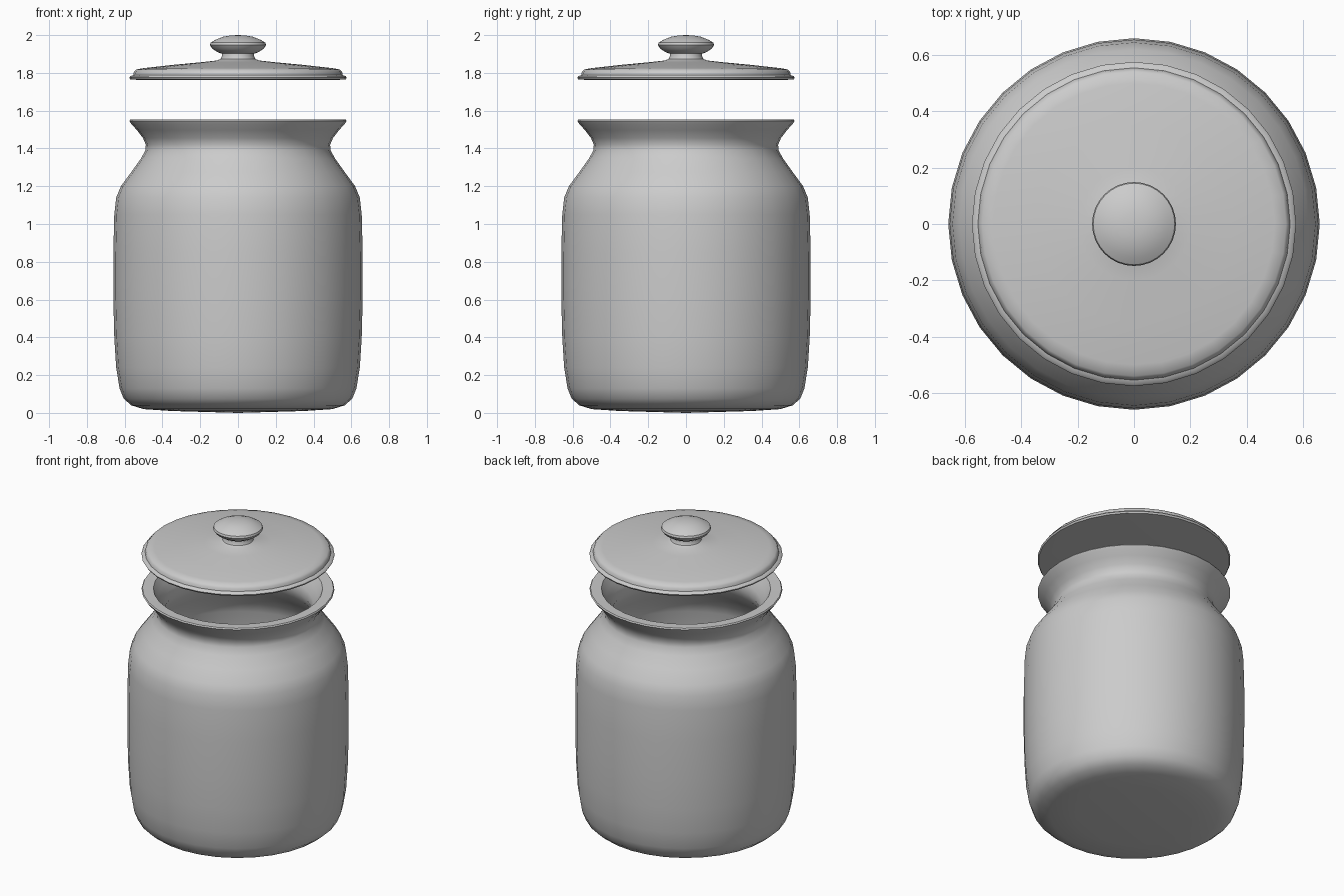
import bpy, bmesh, math

SIDES = 32


def lathe(name, profile, angle=40):
    """Revolve an (r, z) profile around z; r = 0 points become poles."""
    bm = bmesh.new()
    rings = []
    for r, z in profile:
        if r == 0:
            rings.append([bm.verts.new((0, 0, z))] * SIDES)
        else:
            rings.append([bm.verts.new((r * math.cos(2 * math.pi * i / SIDES),
                                        r * math.sin(2 * math.pi * i / SIDES), z))
                          for i in range(SIDES)])
    for a, b in zip(rings, rings[1:]):
        for i in range(SIDES):
            j = (i + 1) % SIDES
            bm.faces.new(dict.fromkeys((a[i], a[j], b[j], b[i])))
    bmesh.ops.recalc_face_normals(bm, faces=bm.faces)
    mesh = bpy.data.meshes.new(name)
    bm.to_mesh(mesh)
    bm.free()
    obj = bpy.data.objects.new(name, mesh)
    bpy.context.collection.objects.link(obj)
    bpy.ops.object.select_all(action='DESELECT')
    obj.select_set(True)
    bpy.context.view_layer.objects.active = obj
    bpy.ops.object.shade_smooth_by_angle(angle=math.radians(angle))
    return obj


# Hollow jar body: outside from base to rim, then down the inside
lathe("jar_body", [
    (0, 0), (0.35, 0.01), (0.5, 0.02), (0.565, 0.04), (0.605, 0.075), (0.627, 0.13),
    (0.645, 0.24), (0.655, 0.4), (0.66, 0.6), (0.66, 0.85), (0.655, 1.05),
    (0.645, 1.14), (0.62, 1.2), (0.565, 1.275), (0.515, 1.345), (0.49, 1.39),
    (0.488, 1.42), (0.503, 1.455), (0.535, 1.497), (0.565, 1.53), (0.575, 1.545),
    (0.57, 1.553), (0.505, 1.55), (0.475, 1.5), (0.45, 1.45), (0.44, 1.4),
    (0.465, 1.34), (0.52, 1.26), (0.575, 1.185), (0.6, 1.12), (0.61, 0.85),
    (0.61, 0.6), (0.6, 0.3), (0.575, 0.14), (0.53, 0.085), (0.4, 0.065), (0, 0.06)])

# Lid disc with a stepped rim and a short neck under the knob
lathe("lid", [
    (0, 1.762), (0.5, 1.762), (0.57, 1.765), (0.576, 1.775), (0.57, 1.783),
    (0.555, 1.788), (0.551, 1.805), (0.54, 1.818), (0.5, 1.825), (0.35, 1.842),
    (0.2, 1.856), (0.11, 1.866), (0.092, 1.874), (0.085, 1.89), (0.085, 1.91),
    (0, 1.91)])

# Rounded lid knob
lathe("lid_knob", [
    (0, 1.9), (0.08, 1.9), (0.105, 1.908), (0.135, 1.927), (0.149, 1.947),
    (0.145, 1.96), (0.12, 1.975), (0.08, 1.991), (0.04, 1.998), (0, 2.0)])
